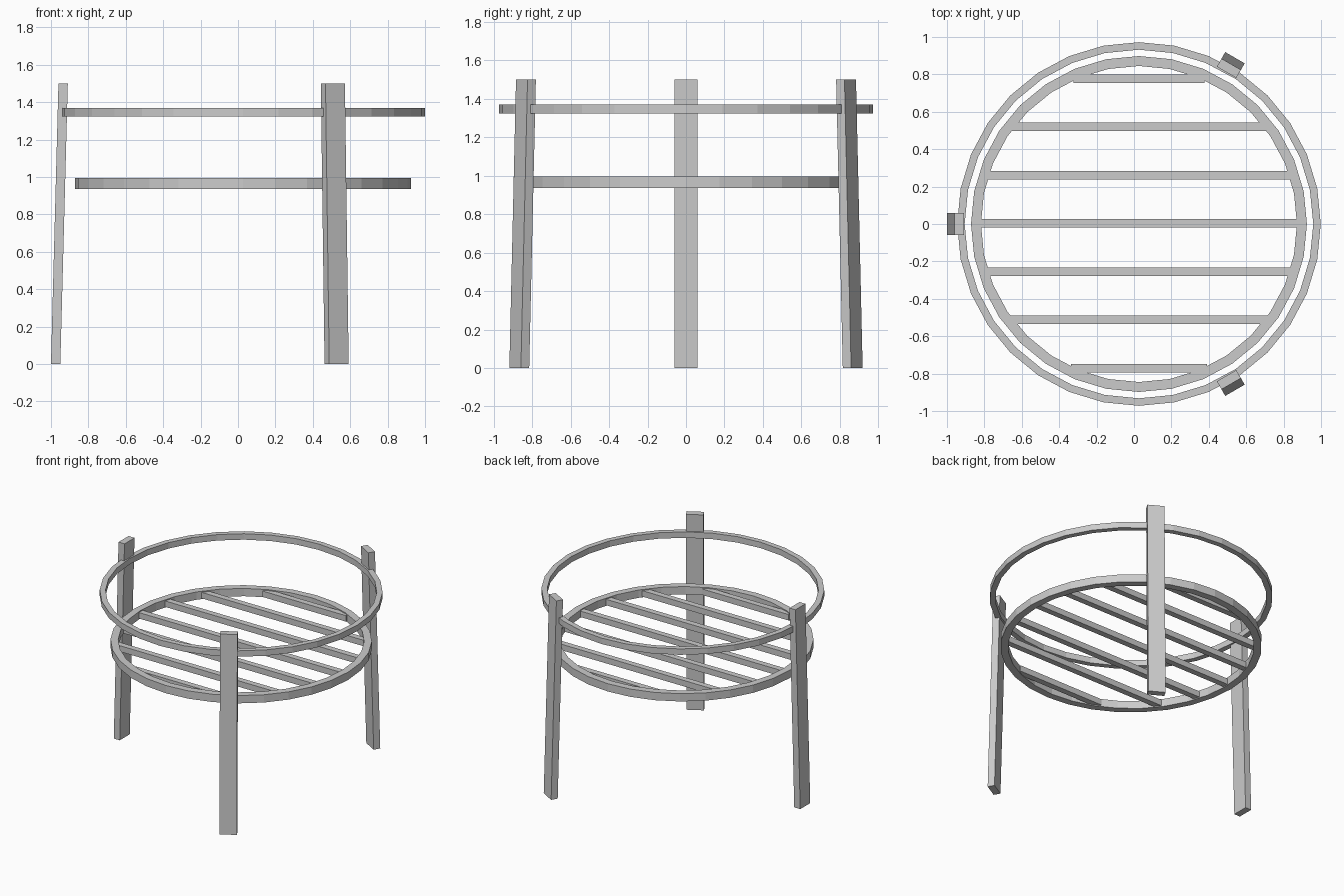
import bpy, bmesh
from math import sin, cos, pi, sqrt
from mathutils import Matrix

if "Cube" in bpy.data.objects:
    bpy.data.objects.remove(bpy.data.objects["Cube"])

CX = 0.0265   # shared centre of rings and legs


def make_object(name, bm):
    bmesh.ops.recalc_face_normals(bm, faces=bm.faces)
    mesh = bpy.data.meshes.new(name)
    bm.to_mesh(mesh)
    bm.free()
    obj = bpy.data.objects.new(name, mesh)
    bpy.context.collection.objects.link(obj)
    return obj


def ring(name, r_in, r_out, z0, z1, sides=32):
    bm = bmesh.new()
    profile = [(r_in, z0), (r_out, z0), (r_out, z1), (r_in, z1)]
    loops = []
    for i in range(sides):
        a = 2 * pi * i / sides
        loops.append([bm.verts.new((CX + r * cos(a), r * sin(a), z)) for r, z in profile])
    for i in range(sides):
        p, q = loops[i], loops[(i + 1) % sides]
        for k in range(4):
            m = (k + 1) % 4
            bm.faces.new((p[k], q[k], q[m], p[m]))
    return make_object(name, bm)


def box(name, center, size):
    bm = bmesh.new()
    bmesh.ops.create_cube(bm, size=1)
    bmesh.ops.scale(bm, vec=size, verts=bm.verts)
    bmesh.ops.translate(bm, vec=center, verts=bm.verts)
    return make_object(name, bm)


# Upper guard ring and lower grate ring
ring("upper_ring", 0.932, 0.972, 1.325, 1.37)
ring("grate_ring", 0.845, 0.898, 0.937, 0.996)

# Parallel grate bars, ends buried in the ring
for k in range(-3, 4):
    y = 0.003 + 0.258 * k
    half = sqrt(0.872 ** 2 - (abs(y) + 0.022) ** 2)
    box(f"grate_bar_{k + 4}", (CX, y, 0.966), (2 * half, 0.045, 0.045))

# Three flat legs leaning inward, spaced evenly around the centre
for n, angle in enumerate((pi / 3, pi, -pi / 3)):
    leg = box(f"leg_{n + 1}", (1.0015, 0, 0.75), (0.05, 0.12, 1.5))
    for v in leg.data.vertices:
        if v.co.z > 1:
            v.co.x -= 0.04
    leg.data.transform(Matrix.Translation((CX, 0, 0)) @ Matrix.Rotation(angle, 4, 'Z'))
